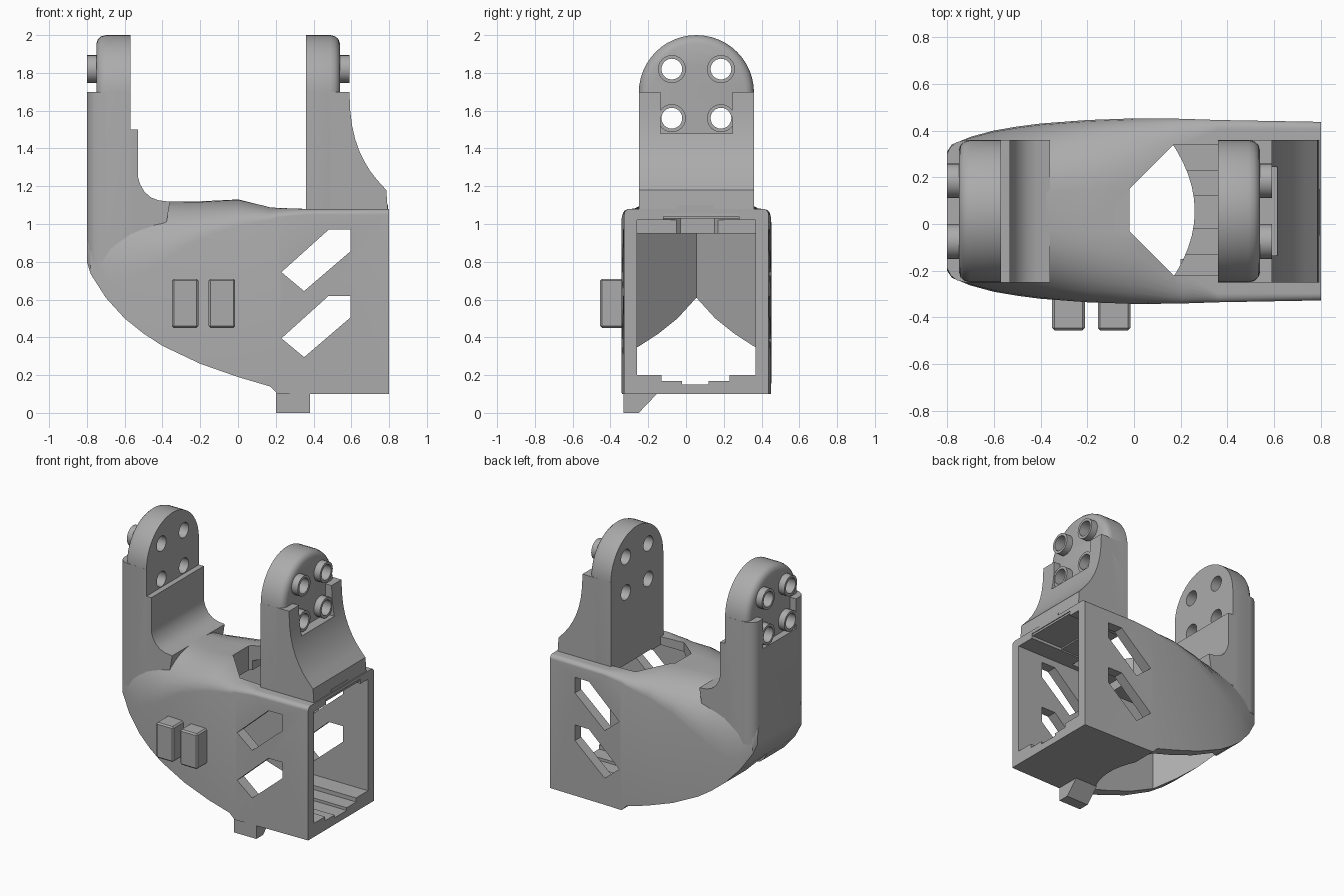
import bpy, bmesh, math

if "Cube" in bpy.data.objects:
    bpy.data.objects.remove(bpy.data.objects["Cube"])

CY = 0.055   # centre line of the shell in y
HW = 0.305   # half width of the arms

grey = bpy.data.materials.new("plain_grey")
grey.diffuse_color = (0.41, 0.41, 0.41, 1)
grey.use_nodes = True
grey.node_tree.nodes["Principled BSDF"].inputs["Base Color"].default_value = grey.diffuse_color


def loft(name, rings):
    """Closed solid through a list of equal-length point rings."""
    bm = bmesh.new()
    vs = [[bm.verts.new(p) for p in r] for r in rings]
    n = len(vs[0])
    for a, b in zip(vs, vs[1:]):
        for i in range(n):
            j = (i + 1) % n
            bm.faces.new((a[i], a[j], b[j], b[i]))
    bm.faces.new(vs[0])
    bm.faces.new(vs[-1])
    bmesh.ops.recalc_face_normals(bm, faces=bm.faces)
    me = bpy.data.meshes.new(name)
    bm.to_mesh(me)
    bm.free()
    me.materials.append(grey)
    ob = bpy.data.objects.new(name, me)
    bpy.context.collection.objects.link(ob)
    return ob


def prism(name, axis, pts, a, b):
    """Extrude a 2D outline along an axis from a to b."""
    def place(p, t):
        return {'x': (t, p[0], p[1]), 'y': (p[0], t, p[1]), 'z': (p[0], p[1], t)}[axis]
    return loft(name, [[place(p, t) for p in pts] for t in (a, b)])


def box(name, x0, x1, y0, y1, z0, z1):
    return prism(name, 'z', [(x0, y0), (x1, y0), (x1, y1), (x0, y1)], z0, z1)


def circle(y, z, r, n=24):
    return [(y + r * math.cos(2 * math.pi * i / n), z + r * math.sin(2 * math.pi * i / n))
            for i in range(n)]


def bake(ob):
    dg = bpy.context.evaluated_depsgraph_get()
    me = bpy.data.meshes.new_from_object(ob.evaluated_get(dg))
    ob.modifiers.clear()
    ob.data = me


def cut(ob, cutters):
    for c in cutters:
        m = ob.modifiers.new("cut", 'BOOLEAN')
        m.operation, m.solver, m.object = 'DIFFERENCE', 'EXACT', c
    bake(ob)


# Main shell: x, half width, bottom, top, corner width, corner height
sections = [
    (-0.80, .255, .80, 1.13, .20, .28), (-0.78, .285, .735, 1.14, .22, .36),
    (-0.70, .318, .61, 1.15, .25, .46), (-0.60, .345, .50, 1.15, .28, .46),
    (-0.50, .362, .42, 1.14, .30, .40), (-0.40, .375, .355, 1.12, .30, .32),
    (-0.20, .390, .26, 1.12, .30, .20), (0.00, .397, .19, 1.13, .28, .14),
    (0.17, .396, .14, 1.09, .16, .07), (0.21, .395, .10, 1.085, .12, .05),
    (0.36, .390, .10, 1.08, .04, .03), (0.80, .382, .10, 1.08, .03, .03)]


def shell_ring(x, w, zb, zt, ry, rz, n=8):
    half = [(w, zb)]
    for i in range(n + 1):
        t = math.pi / 2 * i / n
        half.append((w - ry + ry * math.cos(t), zt - rz + rz * math.sin(t)))
    return [(x, CY + y, z) for y, z in half] + [(x, CY - y, z) for y, z in reversed(half)]


shell = loft("main_shell", [shell_ring(*s) for s in sections])

# Cavity cutter: pointed at the left, curved floor edge at the right
IW = 0.315
edge = [(0.26 - 1.15 * t * t, CY + t) for t in [IW * (k / 6 - 1) for k in range(13)]]
cavity = prism("cavity_cutter", 'z',
               [(-0.70, CY), (-0.70 + IW, CY - IW)] + edge + [(-0.70 + IW, CY + IW)], -0.1, 0.95)
cutters = [cavity,
           box("bay_cutter", 0.0, 0.9, CY - IW + .001, CY + IW - .001, 0.2, 1.02),
           box("floor_step_cutter", 0.1, 0.9, -.13, .23, .17, .3),
           box("floor_groove_cutter", 0.1, 0.9, -.02, .12, .15, .3),
           box("roof_groove_cutter", 0.3, 0.9, -.12, .28, .9, 1.055),
           prism("top_hole_cutter", 'z', [(-.02, -.03), (.17, -.22), (.36, -.22),
                                          (.36, .34), (.17, .34), (-.02, .15)], .9, 1.4)]
for k, dz in enumerate((0, -.35)):
    slot = [(.23, .745), (.35, .645), (.595, .855), (.595, .97), (.48, .97)]
    cutters.append(prism(f"slot_cutter_{k}", 'y', [(x, z + dz) for x, z in slot], -1, 1))
cut(shell, cutters)


# Arms with round tops and softened outer edges
def arm_ring(x, inset, z0, n=24):
    w = HW - inset
    pts = [(CY + w * math.cos(math.pi * i / n), 1.695 + w * math.sin(math.pi * i / n))
           for i in range(n + 1)]
    return [(x, y, z) for y, z in [(CY + w, z0)] + pts + [(CY - w, z0)]]


profile = [(0, 0), (.13, 0), (.155, .007), (.172, .022), (.18, .045)]
right_arm = loft("right_arm", [arm_ring(.36 + d, i, 1.03) for d, i in profile])
left_arm = loft("left_arm", [arm_ring(-.57 - d, i, .75) for d, i in profile])

# Thicker lower parts of the arms
right_foot = prism("right_arm_foot", 'y', [
    (.36, 1.04), (.36, 1.70), (.59, 1.70), (.594, 1.6), (.604, 1.52), (.62, 1.45), (.643, 1.385),
    (.67, 1.33), (.70, 1.28), (.735, 1.235), (.785, 1.18), (.795, 1.04)], CY - HW, CY + HW)
left_back = prism("left_arm_back", 'z', [
    (-.57, CY - HW), (-.72, CY - HW), (-.76, CY - .295), (-.785, CY - .275), (-.80, CY - .245),
    (-.80, CY + .245), (-.785, CY + .275), (-.76, CY + .295), (-.72, CY + HW), (-.57, CY + HW)],
    .80, 1.70)
left_foot = prism("left_arm_foot", 'y', [
    (-.60, .95), (-.60, 1.50), (-.53, 1.50), (-.53, 1.25), (-.518, 1.21), (-.495, 1.17),
    (-.46, 1.14), (-.42, 1.125), (-.36, 1.118), (-.38, 1.0), (-.53, .95)], CY - HW, CY + HW)

# Screw bosses and the holes through both arms
spots = [(CY + sy * .13, z) for sy in (-1, 1) for z in (1.56, 1.82)]
holes = [prism(f"hole_cutter_{k}", 'x', circle(y, z, .055), -1, 1)
         for k, (y, z) in enumerate(spots)]
recesses = [box("right_recess_cutter", .54, .9, -.135, .245, 1.48, 1.8),
            box("left_recess_cutter", -.9, -.75, -.135, .245, 1.48, 1.8)]
for ob in (right_arm, left_arm):
    cut(ob, holes + [cavity])
cut(right_foot, [recesses[0]] + holes)
cut(left_back, [recesses[1]] + holes + [cavity])
cut(left_foot, [cavity])
for side, x0, x1 in (("right", .50, .59), ("left", -.80, -.71)):
    for k, (y, z) in enumerate(spots):
        boss = prism(f"{side}_boss_{k}", 'x', circle(y, z, .074), x0, x1)
        cut(boss, [holes[k]])

# Clip blocks on the front, foot tab and latch ledge
for k, x in enumerate((-.35, -.155)):
    clip = box(f"front_clip_{k}", x, x + .14, -.455, -.28, .45, .71)
    m = clip.modifiers.new("bevel", 'BEVEL')
    m.width, m.segments = .01, 1
    bake(clip)
prism("foot_tab", 'x', [(-.33, 0), (-.25, 0), (-.15, .105), (-.33, .105)], .20, .38)
box("latch_ledge", .60, .795, -.05, .15, 1.07, 1.10)

# Remove the cutters and shade
for ob in list(bpy.data.objects):
    if "cutter" in ob.name:
        bpy.data.objects.remove(ob)
for ob in bpy.data.objects:
    ob.select_set(True)
    bpy.context.view_layer.objects.active = ob
bpy.ops.object.shade_smooth_by_angle(angle=math.radians(30))
